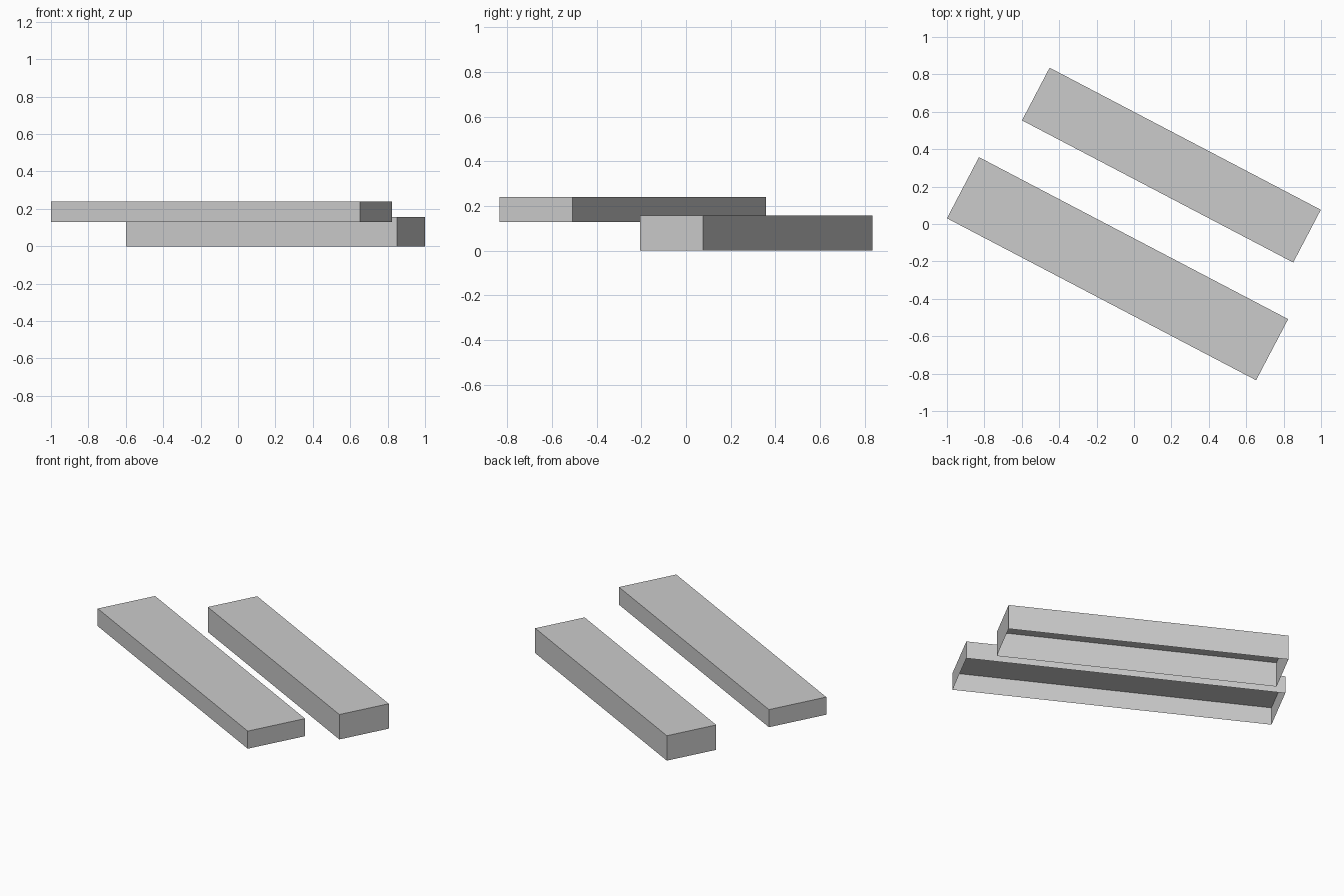
import bpy, bmesh, math
from mathutils import Matrix

if "Cube" in bpy.data.objects:
    bpy.data.objects.remove(bpy.data.objects["Cube"])

ANGLE = math.radians(-27.65)


def open_block(name, centre, length, width, z0, z1):
    """Thin-shelled block with no underside, turned about z."""
    bm = bmesh.new()
    bmesh.ops.create_cube(bm, size=1)
    bm.normal_update()
    under = [f for f in bm.faces if f.normal.z < -0.5]
    bmesh.ops.delete(bm, geom=under, context='FACES_ONLY')
    bm.transform(Matrix.Diagonal((length, width, z1 - z0, 1)))
    mesh = bpy.data.meshes.new(name)
    bm.to_mesh(mesh)
    bm.free()
    ob = bpy.data.objects.new(name, mesh)
    ob.location = (*centre, (z0 + z1) / 2)
    ob.rotation_euler.z = ANGLE
    bpy.context.collection.objects.link(ob)


# Lower, thicker block at the back
open_block("back_block", (0.2, 0.315), 1.637, 0.318, 0.0, 0.157)
# Raised, thinner and wider block at the front
open_block("front_block", (-0.088, -0.239), 1.866, 0.369, 0.129, 0.24)
